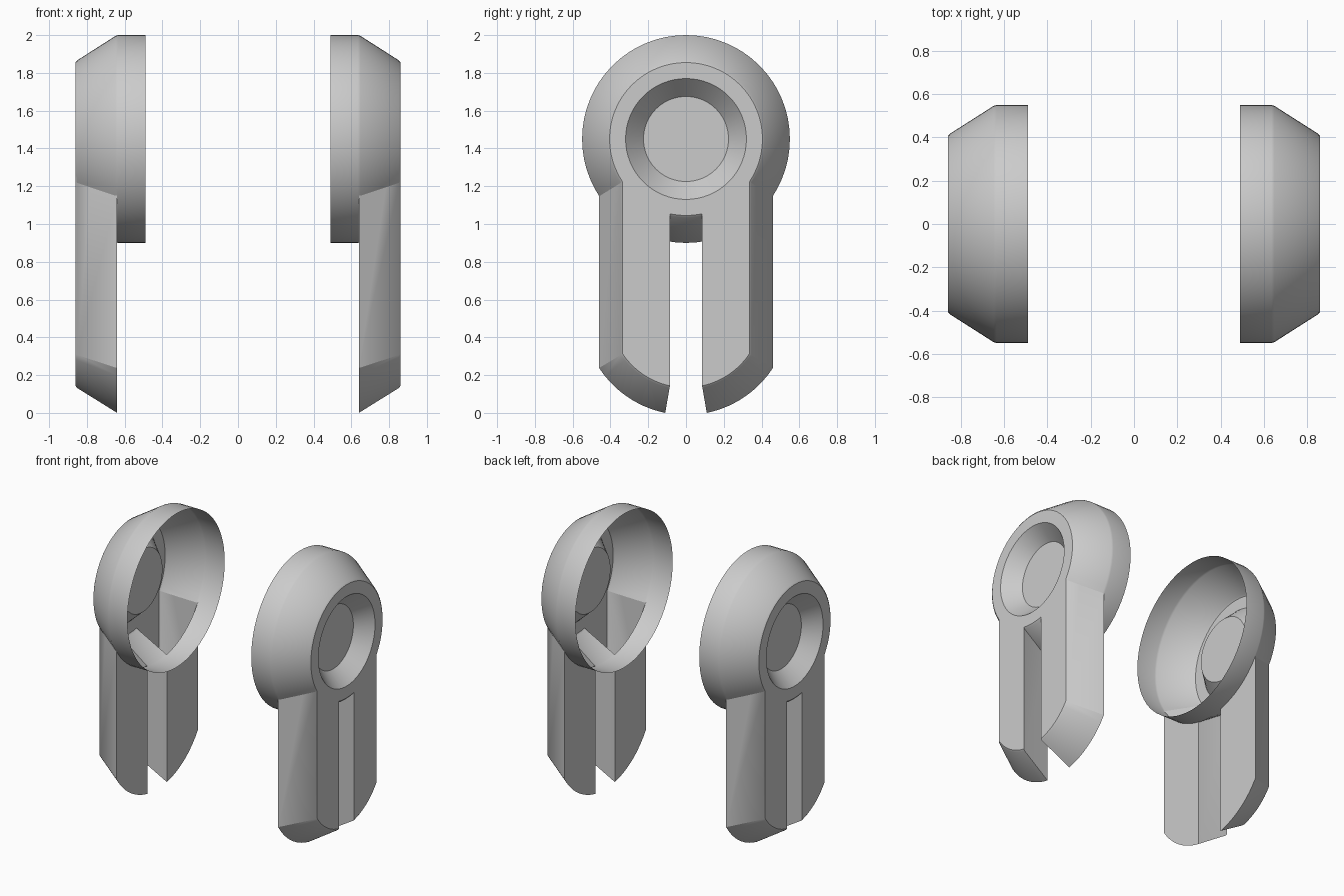
import bpy, bmesh
from math import sin, cos, pi, sqrt

if "Cube" in bpy.data.objects:
    bpy.data.objects.remove(bpy.data.objects["Cube"], do_unlink=True)

grey = bpy.data.materials.new("light grey")
grey.use_nodes = True
colour = (0.6, 0.6, 0.6, 1)
grey.diffuse_color = colour
grey.node_tree.nodes["Principled BSDF"].inputs["Base Color"].default_value = colour

CUP_Z, FOOT_Z = 1.45, 0.539      # centres of the upper round and the foot curve
BACK, RIM, FACE = 0.49, 0.64, 0.86


def loft(name, rings, mat=grey):
    """Closed solid through matching rings of points."""
    bm = bmesh.new()
    loops = [[bm.verts.new(p) for p in ring] for ring in rings]
    n = len(loops[0])
    for a, b in zip(loops, loops[1:]):
        for i in range(n):
            j = (i + 1) % n
            bm.faces.new((a[i], a[j], b[j], b[i]))
    bm.faces.new(loops[0])
    bm.faces.new(loops[-1])
    bmesh.ops.recalc_face_normals(bm, faces=bm.faces)
    mesh = bpy.data.meshes.new(name)
    bm.to_mesh(mesh)
    bm.free()
    mesh.materials.append(mat)
    ob = bpy.data.objects.new(name, mesh)
    bpy.context.collection.objects.link(ob)
    return ob


def circle(x, r, n=64):
    return [(x, r * cos(2 * pi * i / n), CUP_Z + r * sin(2 * pi * i / n)) for i in range(n)]


def leg_ring(x, r, half_width, slot, side, top=1.4, steps=12):
    """Outline of one leg: straight sides and a rounded foot."""
    ys = [slot + (half_width - slot) * i / steps for i in range(steps + 1)]
    foot = [(x, side * y, FOOT_Z - sqrt(r * r - y * y)) for y in ys]
    return [(x, side * slot, top)] + foot + [(x, side * half_width, top)]


def combine(target, other, operation):
    mod = target.modifiers.new(operation.lower(), "BOOLEAN")
    mod.operation, mod.solver, mod.object = operation, "EXACT", other
    bpy.context.view_layer.objects.active = target
    bpy.ops.object.modifier_apply(modifier=mod.name)
    bpy.data.objects.remove(other, do_unlink=True)


def build_cover(name, s):
    # Round cup with softened shoulders
    profile = [(BACK, 0.55), (0.635, 0.55), (0.648, 0.546), (0.852, 0.416), (FACE, 0.405)]
    cover = loft(name, [circle(s * x, r) for x, r in profile])
    # Two hanging legs with a slot between them
    for side in (-1, 1):
        leg = loft("leg", [
            leg_ring(s * RIM, 0.55, 0.46, 0.11, side),
            leg_ring(s * 0.852, 0.416, 0.345, 0.087, side),
            leg_ring(s * FACE, 0.405, 0.337, 0.085, side)])
        combine(cover, leg, "UNION")
    # Dished recess in the outer face
    slope = (0.32 - 0.225) / 0.105
    recess = loft("recess_cutter", [circle(s * 0.755, 0.225),
                                    circle(s * 0.9, 0.32 + slope * 0.04)])
    combine(cover, recess, "DIFFERENCE")
    # Open the inner side of the cup
    bm = bmesh.new()
    bm.from_mesh(cover.data)
    cap = [f for f in bm.faces if all(abs(v.co.x) < BACK + 0.001 for v in f.verts)]
    bmesh.ops.delete(bm, geom=cap, context="FACES")
    bm.to_mesh(cover.data)
    bm.free()
    bpy.ops.object.select_all(action="DESELECT")
    cover.select_set(True)
    bpy.context.view_layer.objects.active = cover
    bpy.ops.object.shade_smooth_by_angle(angle=pi / 7)


build_cover("left_cover", 1)
build_cover("right_cover", -1)
